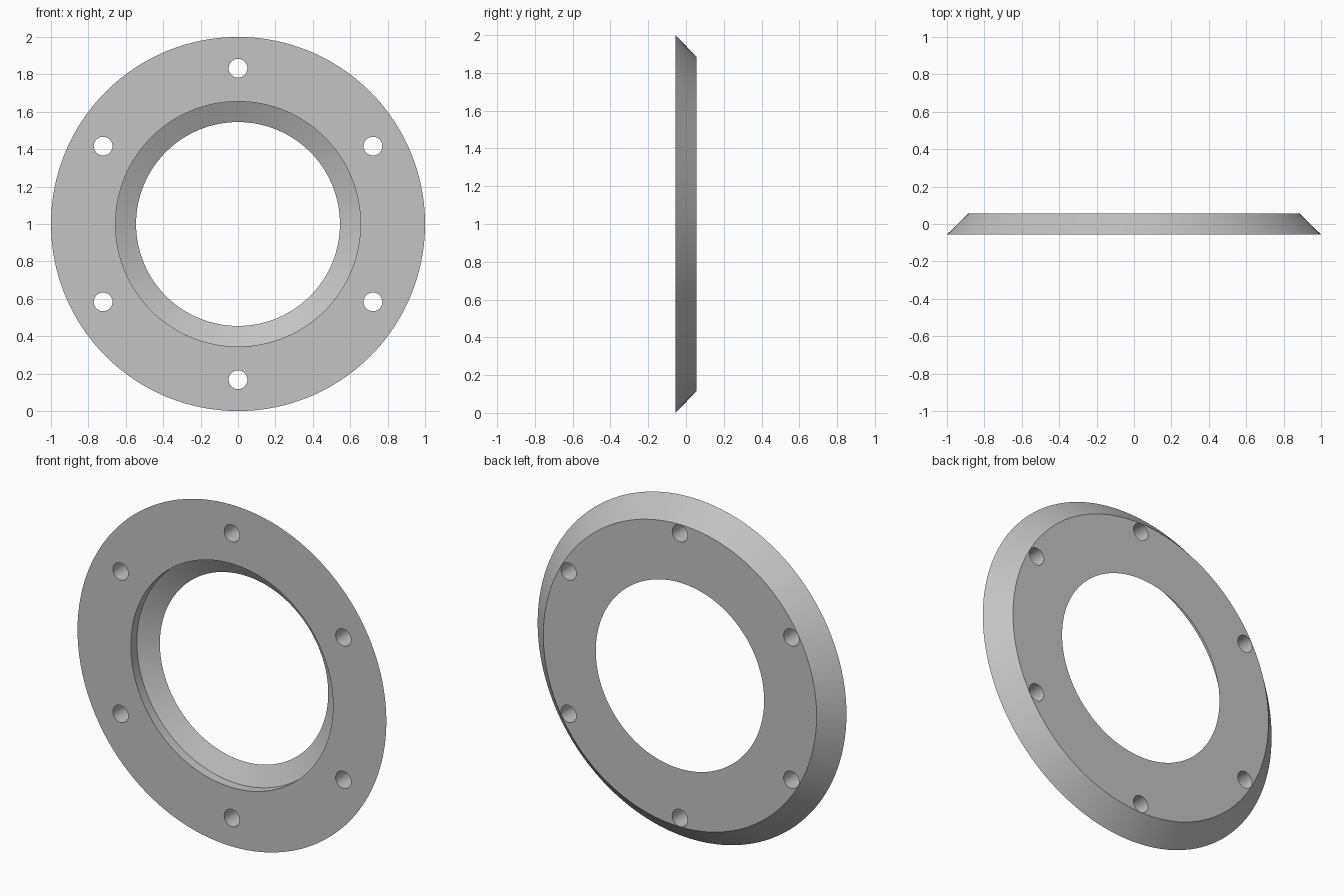
import bpy, bmesh, math
from mathutils import Matrix, Vector

cube = bpy.data.objects.get("Cube")
if cube:
    bpy.data.objects.remove(cube, do_unlink=True)

SEGMENTS = 128
HALF = 0.056           # half thickness
BOLT_CIRCLE = 0.833
BOLT_RADIUS = 0.05

grey = bpy.data.materials.new("plain_grey")
grey.use_nodes = True
colour = (0.55, 0.55, 0.55, 1)
grey.diffuse_color = colour
grey.node_tree.nodes["Principled BSDF"].inputs["Base Color"].default_value = colour


def make_object(name, bm):
    bmesh.ops.recalc_face_normals(bm, faces=bm.faces)
    mesh = bpy.data.meshes.new(name)
    bm.to_mesh(mesh)
    bm.free()
    mesh.materials.append(grey)
    obj = bpy.data.objects.new(name, mesh)
    bpy.context.collection.objects.link(obj)
    obj.location.z = 1
    return obj


# Flange ring: (radius, y) section turned about the y axis
section = [(1, -HALF), (0.885, HALF), (0.545, HALF), (0.655, 0), (0.655, -HALF)]
bm = bmesh.new()
verts = [bm.verts.new((r, y, 0)) for r, y in section]
edges = [bm.edges.new((v, verts[i - 1])) for i, v in enumerate(verts)]
bmesh.ops.spin(bm, geom=verts + edges, cent=(0, 0, 0), axis=(0, 1, 0),
               angle=math.tau, steps=SEGMENTS, use_merge=True)
bmesh.ops.remove_doubles(bm, verts=bm.verts, dist=1e-5)
flange = make_object("flange_ring", bm)

# Six bolt holes, the first at the top
bm = bmesh.new()
for i in range(6):
    a = i * math.tau / 6
    centre = Vector((math.sin(a), 0, math.cos(a))) * BOLT_CIRCLE
    bmesh.ops.create_cone(bm, cap_ends=True, segments=48, radius1=BOLT_RADIUS,
                          radius2=BOLT_RADIUS, depth=0.4,
                          matrix=Matrix.Translation(centre) @ Matrix.Rotation(math.pi / 2, 4, 'X'))
cutter = make_object("bolt_hole_cutter", bm)
cutter.hide_render = True

cut = flange.modifiers.new("bolt_holes", 'BOOLEAN')
cut.operation = 'DIFFERENCE'
cut.solver = 'EXACT'
cut.object = cutter

# Apply the cut, then shade smooth with sharp rims
bpy.ops.object.select_all(action='DESELECT')
flange.select_set(True)
bpy.context.view_layer.objects.active = flange
bpy.ops.object.modifier_apply(modifier=cut.name)
bpy.data.objects.remove(cutter, do_unlink=True)
bpy.ops.object.shade_smooth_by_angle(angle=math.radians(25))
